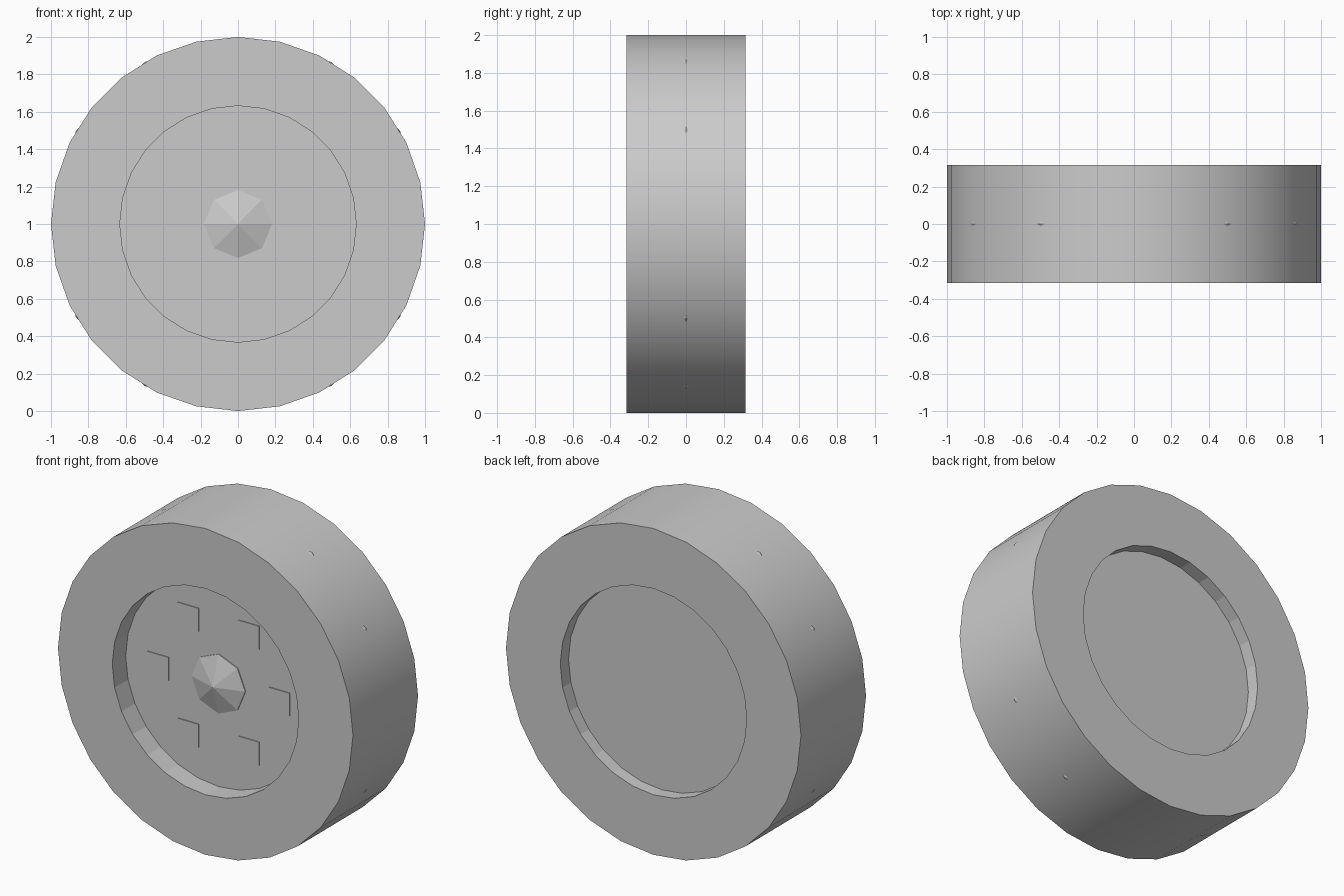
import bpy, bmesh
from math import sin, cos, tau, radians

if "Cube" in bpy.data.objects:
    bpy.data.objects.remove(bpy.data.objects["Cube"])

CZ = 1.0  # axle height


def make(name, bm, smooth_radius=None):
    """Turn a bmesh into an object; optionally smooth faces lying outside a radius."""
    bmesh.ops.recalc_face_normals(bm, faces=bm.faces)
    if smooth_radius:
        for f in bm.faces:
            c = f.calc_center_median()
            f.smooth = (c.x ** 2 + c.z ** 2) ** 0.5 > smooth_radius
        for e in bm.edges:
            if len(e.link_faces) == 2 and e.calc_face_angle() > radians(40):
                e.smooth = False
    me = bpy.data.meshes.new(name)
    bm.to_mesh(me)
    bm.free()
    ob = bpy.data.objects.new(name, me)
    ob.location.z = CZ
    bpy.context.collection.objects.link(ob)
    return ob


def revolve(name, profile, n, smooth_radius=None):
    """Revolve a closed (radius, y) profile about the y axle; radius 0 makes a pole."""
    bm = bmesh.new()
    rings = []
    for r, y in profile:
        if r == 0:
            rings.append([bm.verts.new((0, y, 0))] * n)
        else:
            rings.append([bm.verts.new((r * sin(tau * i / n), y, r * cos(tau * i / n)))
                          for i in range(n)])
    for k, a in enumerate(rings):
        b = rings[(k + 1) % len(rings)]
        for i in range(n):
            j = (i + 1) % n
            vs = list(dict.fromkeys((a[i], a[j], b[j], b[i])))
            if len(vs) > 2:
                bm.faces.new(vs)
    return make(name, bm, smooth_radius)


# Tyre: square-section ring, smooth tread, faceted inner wall
W = 0.315
revolve("tyre", [(1, -W), (1, W), (0.632, W), (0.632, -W)], 28, 0.9)

# Inner core ring, whose corners just break through the tread
revolve("tyre_core", [(0.83 + 0.17 * cos(tau * i / 8), 0.17 * sin(tau * i / 8))
                      for i in range(8)], 12)

# Hub disc, recessed deeper at the front than at the back
revolve("hub", [(0, -0.185), (0.632, -0.185), (0.632, 0.235), (0, 0.235)], 28)

# Pointed eight-sided centre cap
revolve("centre_cap", [(0, -0.245), (0.182, -0.19), (0.182, -0.15), (0, -0.15)], 8)

# Six square bolts, almost flush with the hub
for i in range(6):
    bm = bmesh.new()
    bmesh.ops.create_cube(bm, size=1)
    bmesh.ops.scale(bm, vec=(0.142, 0.05, 0.142), verts=bm.verts)
    a = tau * i / 6
    bmesh.ops.translate(bm, vec=(0.41 * cos(a), -0.165, 0.41 * sin(a)), verts=bm.verts)
    make(f"bolt_{i + 1}", bm)
